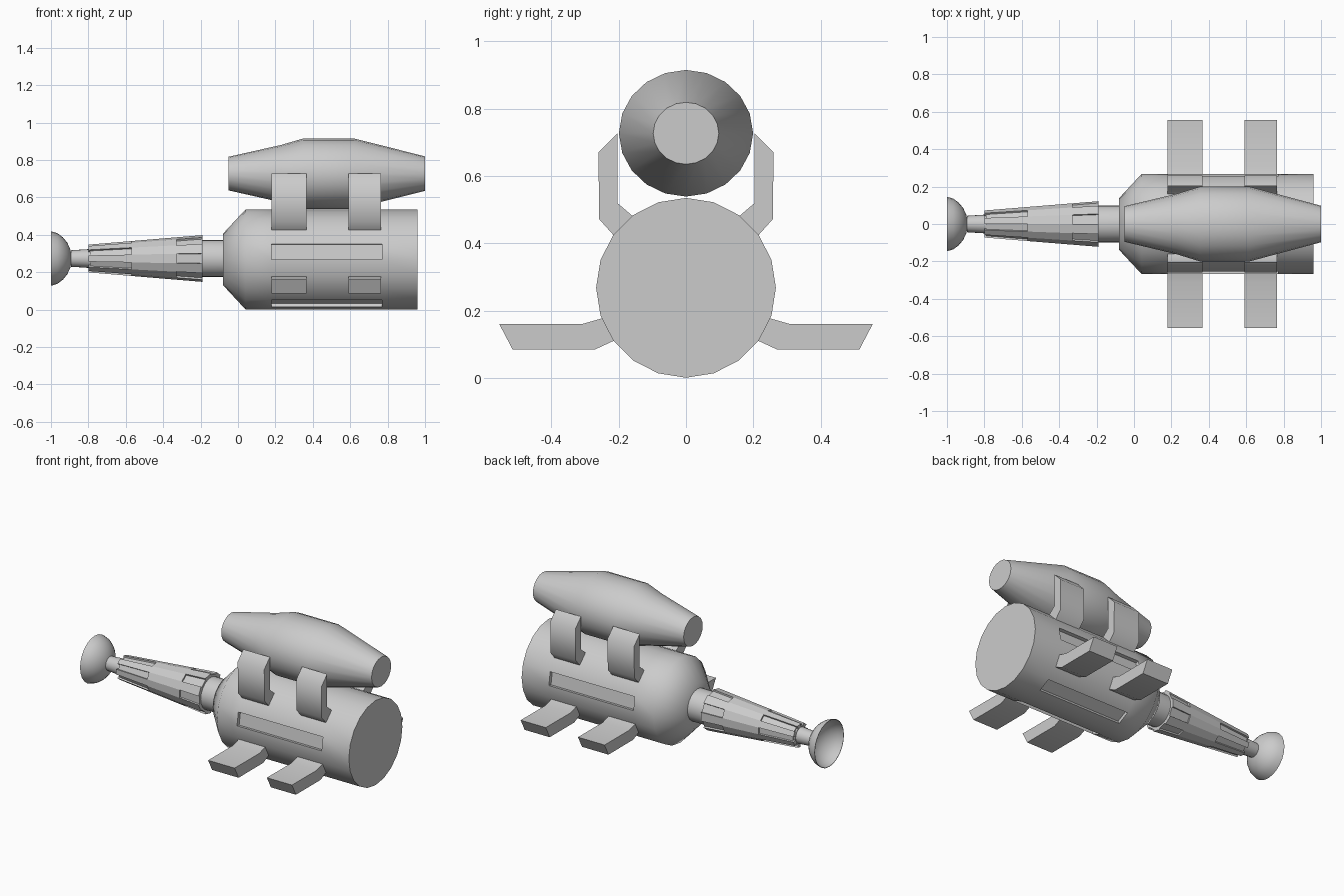
import bpy, bmesh
from math import sin, cos, pi, radians
from mathutils import Vector

if "Cube" in bpy.data.objects:
    bpy.data.objects.remove(bpy.data.objects["Cube"])


def finish(name, bm, angle=60, recalc=True):
    if recalc:
        bmesh.ops.recalc_face_normals(bm, faces=bm.faces[:])
    me = bpy.data.meshes.new(name)
    bm.to_mesh(me)
    bm.free()
    ob = bpy.data.objects.new(name, me)
    bpy.context.collection.objects.link(ob)
    bpy.ops.object.select_all(action='DESELECT')
    ob.select_set(True)
    bpy.context.view_layer.objects.active = ob
    bpy.ops.object.shade_smooth_by_angle(angle=radians(angle))
    return ob


def lathe(profile, z, sides=20, sy=1.0, caps=True):
    """Rings of (x, radius) around an axis along x at height z."""
    bm = bmesh.new()
    rings = []
    for x, r in profile:
        rings.append([bm.verts.new((x, r * sy * cos(2 * pi * i / sides),
                                    z + r * sin(2 * pi * i / sides))) for i in range(sides)])
    bands = []
    for a, b in zip(rings, rings[1:]):
        bands.append([bm.faces.new((a[i], a[(i + 1) % sides], b[(i + 1) % sides], b[i]))
                      for i in range(sides)])
    if caps:
        bm.faces.new(rings[0])
        bm.faces.new(rings[-1])
    bmesh.ops.recalc_face_normals(bm, faces=bm.faces[:])
    return bm, bands


BODY_Z, BOOM_Z = 0.268, 0.273

# Main hull, with four long recessed side slots
bm, bands = lathe([(-0.08, 0.138), (0.04, 0.267), (0.18, 0.267), (0.77, 0.267), (0.96, 0.267)], BODY_Z)
slots = [bands[2][i] for i in (0, 9, 13, 16)]
for f in slots:
    f.normal_update()
    n = f.normal.copy()
    new = bmesh.ops.extrude_discrete_faces(bm, faces=[f])["faces"][0]
    bmesh.ops.translate(bm, verts=new.verts[:], vec=-n * 0.022)
finish("hull", bm, 50)

# Upper pod
bm, _ = lathe([(-0.05, 0.09), (0.23, 0.153), (0.35, 0.188), (0.62, 0.188), (1.0, 0.092)],
              0.727, sy=1.06)
finish("upper_pod", bm)

# Bent legs and pod clamps: bent strips grown from the hull facets
LEG = [(0.24, 0.18), (0.31, 0.160), (0.555, 0.161), (0.515, 0.085), (0.27, 0.085), (0.205, 0.115)]
CLAMP = [(0.205, 0.413), (0.258, 0.472), (0.260, 0.67), (0.204, 0.727), (0.204, 0.52), (0.15, 0.474)]


def bent_strip(name, pts, x0, x1, side):
    bm = bmesh.new()
    a = [bm.verts.new((x0, side * y, z)) for y, z in pts]
    b = [bm.verts.new((x1, side * y, z)) for y, z in pts]
    n = len(pts)
    for i in range(n):
        bm.faces.new((a[i], a[(i + 1) % n], b[(i + 1) % n], b[i]))
    # end caps as quads, so the bend stays clean
    for ring in (a, b):
        bm.faces.new((ring[0], ring[1], ring[4], ring[5]))
        bm.faces.new((ring[1], ring[2], ring[3], ring[4]))
    finish(name, bm, 50)


for side, sname in ((-1, "front"), (1, "back")):
    for x0, x1, xname in ((0.18, 0.365, "left"), (0.59, 0.765, "right")):
        bent_strip(f"leg_{sname}_{xname}", LEG, x0, x1, side)
        bent_strip(f"clamp_{sname}_{xname}", CLAMP, x0, x1, side)

# Boom core
bm, _ = lathe([(-0.07, 0.1), (-0.19, 0.1), (-0.80, 0.056), (-0.80, 0.05), (-0.893, 0.044)], BOOM_Z)
finish("boom_core", bm, 30)

# Staggered boom plating
COLS = 14


def skin(x):
    return 0.125 + (x + 0.19) / 0.60 * 0.05


bm = bmesh.new()
for k in range(COLS):
    a0, a1 = 2 * pi * (k - 0.5) / COLS, 2 * pi * (k + 0.5) / COLS
    cuts = (-0.19, -0.57, -0.79) if k % 2 == 0 else (-0.19, -0.33, -0.80)
    for j in range(2):
        drop = 0.0 if (j + k) % 2 == 0 else 0.010
        v = []
        for x in (cuts[j], cuts[j + 1]):
            for a, d in ((a0, drop), (a1, drop), (a1, 0.035), (a0, 0.035)):
                r = skin(x) - d
                v.append(bm.verts.new((x, r * cos(a), BOOM_Z + r * sin(a))))
        for q in ((0, 1, 2, 3), (7, 6, 5, 4), (0, 4, 5, 1), (1, 5, 6, 2), (2, 6, 7, 3), (3, 7, 4, 0)):
            bm.faces.new([v[i] for i in q])
finish("boom_plates", bm, 30)

# Dish: thin open bowl facing -x
outer = [(-0.890, 0.02), (-0.897, 0.05), (-0.913, 0.085), (-0.936, 0.113), (-0.965, 0.135), (-1.0, 0.146)]
inner = [(-1.0, 0.143), (-0.967, 0.131), (-0.939, 0.109), (-0.917, 0.082), (-0.901, 0.048), (-0.895, 0.015)]
bm, _ = lathe(outer + inner, BOOM_Z, sides=24)
finish("dish", bm)
